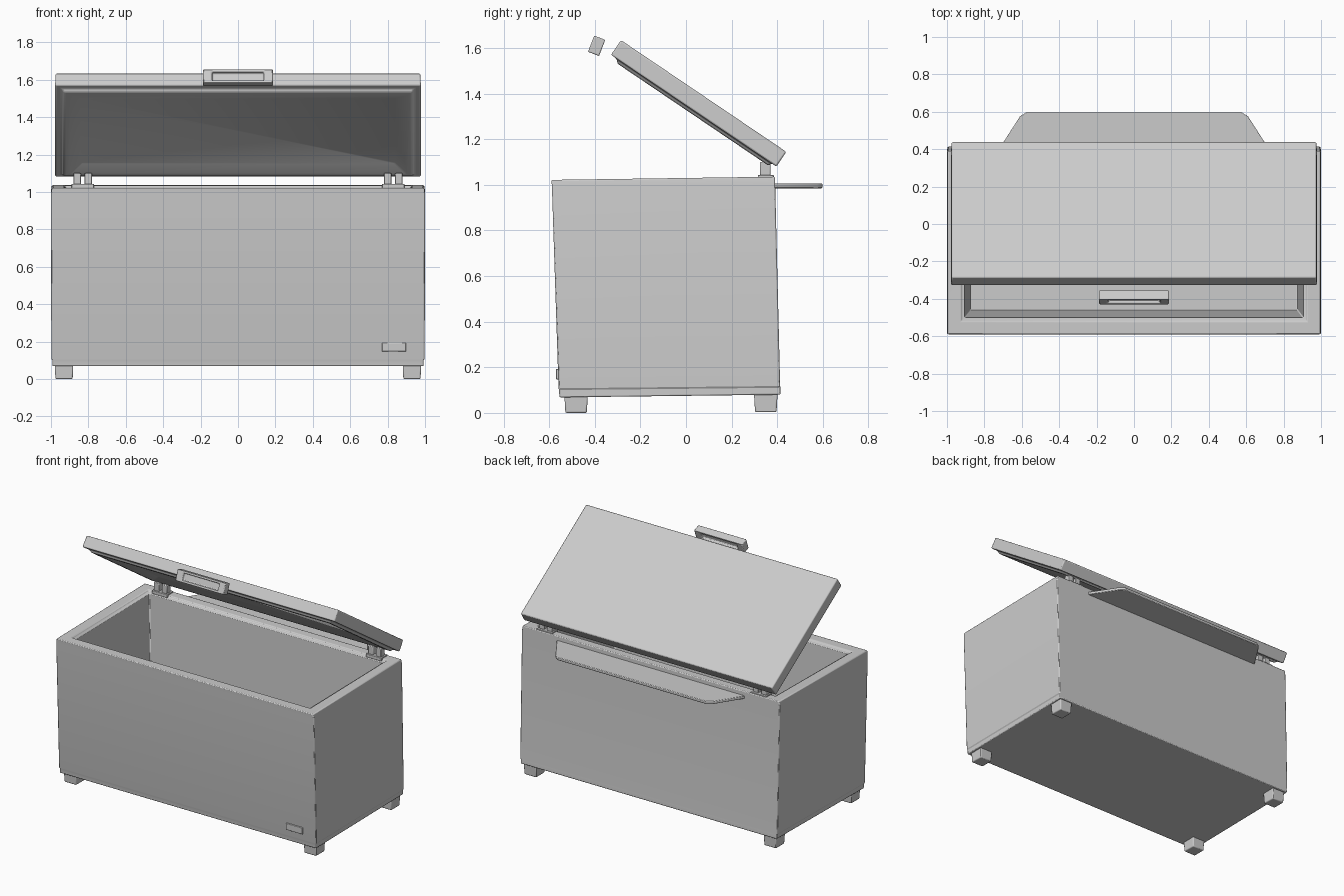
import bpy, bmesh, math
from mathutils import Vector

if "Cube" in bpy.data.objects:
    bpy.data.objects.remove(bpy.data.objects["Cube"])

grey = bpy.data.materials.new("light_grey")
grey.diffuse_color = (0.6, 0.6, 0.6, 1)
grey.use_nodes = True
grey.node_tree.nodes["Principled BSDF"].inputs["Base Color"].default_value = grey.diffuse_color


def loft(name, rings, bevel=0.008):
    """Join rings of points into a closed skin with capped ends."""
    bm = bmesh.new()
    rows = [[bm.verts.new(p) for p in r] for r in rings]
    n = len(rows[0])
    for a, b in zip(rows, rows[1:]):
        for i in range(n):
            j = (i + 1) % n
            bm.faces.new((a[i], a[j], b[j], b[i]))
    bm.faces.new(rows[0])
    bm.faces.new(rows[-1])
    bmesh.ops.recalc_face_normals(bm, faces=bm.faces)
    me = bpy.data.meshes.new(name)
    bm.to_mesh(me)
    bm.free()
    me.materials.append(grey)
    ob = bpy.data.objects.new(name, me)
    bpy.context.collection.objects.link(ob)
    if bevel:
        m = ob.modifiers.new("soft_edges", "BEVEL")
        m.width, m.segments = bevel, 2
        m.limit_method = "ANGLE"
        m.angle_limit = math.radians(35)
    bpy.context.view_layer.objects.active = ob
    ob.select_set(True)
    bpy.ops.object.shade_smooth_by_angle(angle=math.radians(30))
    ob.select_set(False)
    return ob


def rect(hx, y0, y1, z0, z1=None, cx=0):
    """Level rectangle, z0 at the front and z1 at the back."""
    z1 = z0 if z1 is None else z1
    return [(cx - hx, y0, z0), (cx + hx, y0, z0), (cx + hx, y1, z1), (cx - hx, y1, z1)]


def tilted(origin, u, n):
    """Make rectangles in a tilted frame: u along, n across."""
    def f(hx, u0, u1, d):
        pts = [(-hx, u0), (hx, u0), (hx, u1), (-hx, u1)]
        return [(x, *(Vector(origin) + Vector(u) * s + Vector(n) * d)) for x, s in pts]
    return f


# Cabinet: outer skin, rim with seal step, hollow interior
loft("cabinet", [
    rect(0.993, -0.555, 0.415, 0.068, 0.08),
    rect(0.993, -0.557, 0.414, 0.10, 0.11),
    rect(0.998, -0.559, 0.413, 0.108, 0.118),
    rect(1.0, -0.588, 0.391, 0.99, 1.005),
    rect(0.995, -0.59, 0.39, 1.022, 1.036),
    rect(0.925, -0.52, 0.33, 1.022, 1.034),
    rect(0.92, -0.515, 0.325, 1.012, 1.022),
    rect(0.905, -0.50, 0.31, 1.01, 1.02),
    rect(0.875, -0.46, 0.29, 0.17),
], 0.006)

# Open lid with seal and recessed liner
lid = tilted((0.44, 1.145), (-0.829, 0.56), (0.56, 0.829))
loft("lid", [
    lid(0.975, 0, 0.875, 0),
    lid(0.978, 0, 0.875, -0.078),
    lid(0.945, 0.025, 0.845, -0.078),
    lid(0.93, 0.03, 0.83, -0.094),
    lid(0.90, 0.055, 0.80, -0.094),
    lid(0.84, 0.11, 0.73, -0.065),
], 0.007)

# Lid handle: bar with a finger pocket on both sides
bar = tilted((-0.392, 1.61), (0.36, 0.933), (-0.933, 0.36))
loft("lid_handle", [
    bar(0.135, -0.022, 0.022, -0.006),
    bar(0.14, -0.024, 0.024, -0.026),
    bar(0.187, -0.038, 0.038, -0.026),
    bar(0.187, -0.038, 0.038, 0.026),
    bar(0.14, -0.024, 0.024, 0.026),
    bar(0.135, -0.022, 0.022, 0.006),
], 0.005)

# Rear shelf with slanted ends
shelf = [(-0.735, 0.38), (0.735, 0.38), (0.61, 0.575), (0.575, 0.598),
         (-0.575, 0.598), (-0.61, 0.575)]
loft("rear_shelf", [[(x, y, z) for x, y in shelf] for z in (0.985, 1.006)], 0.004)

for s, side in ((-1, "left"), (1, "right")):
    # Feet
    for y, end in ((-0.482, "front"), (0.35, "back")):
        loft(f"{end}_{side}_foot", [
            rect(0.046, y - 0.047, y + 0.047, 0.003 if y > 0 else 0, cx=s * 0.93),
            rect(0.05, y - 0.052, y + 0.052, 0.09, cx=s * 0.93)], 0.006)
    # Hinges: base plate and two knuckles
    loft(f"{side}_hinge_plate", [rect(0.06, 0.315, 0.385, z, cx=s * 0.83)
                                 for z in (1.02, 1.043)], 0.003)
    for k, cx in enumerate((0.80, 0.86)):
        loft(f"{side}_hinge_knuckle_{k + 1}",
             [rect(0.02, 0.325, 0.37, z, cx=s * cx) for z in (1.04, 1.10)], 0.004)

# Control plate on the front
loft("control_plate", [rect(0.064, -0.57, -0.55, z, cx=0.834) for z in (0.147, 0.193)], 0.003)
